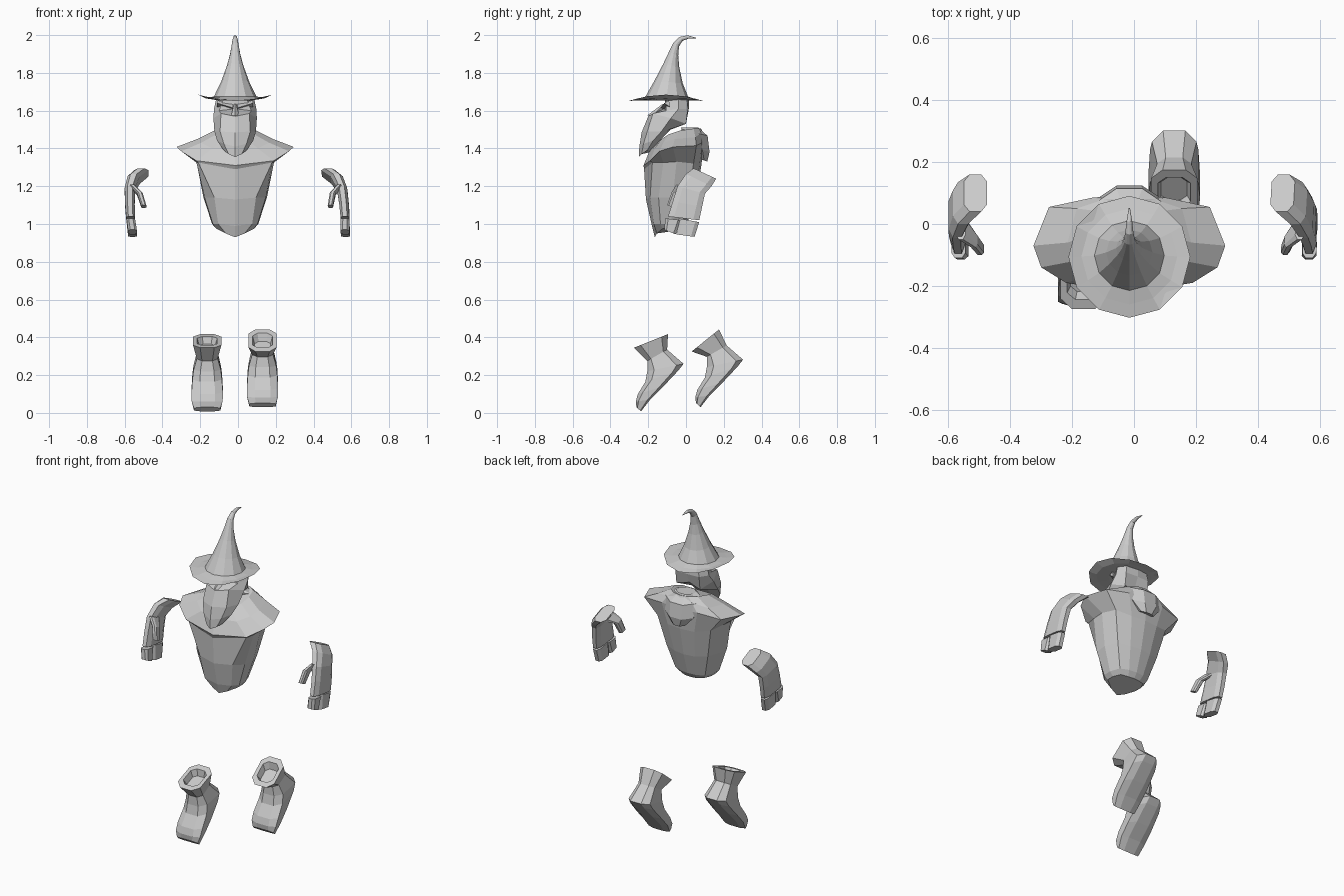
import bpy, bmesh, math
from mathutils import Vector

grey = bpy.data.materials.new("plain grey")
grey.diffuse_color = (0.6, 0.6, 0.6, 1)
CX = -0.015  # centre line of hat, head and body


def loft(name, rings, cap_start=True, cap_end=True):
    """Skin a list of equal-length closed rings into one flat-shaded object."""
    bm = bmesh.new()
    vr = [[bm.verts.new(p) for p in r] for r in rings]
    n = len(vr[0])
    for a, b in zip(vr, vr[1:]):
        for i in range(n):
            j = (i + 1) % n
            bm.faces.new((a[i], a[j], b[j], b[i]))
    if cap_start:
        bm.faces.new(vr[0][::-1])
    if cap_end:
        bm.faces.new(vr[-1])
    bmesh.ops.recalc_face_normals(bm, faces=bm.faces)
    me = bpy.data.meshes.new(name)
    bm.to_mesh(me)
    bm.free()
    me.materials.append(grey)
    ob = bpy.data.objects.new(name, me)
    bpy.context.collection.objects.link(ob)
    return ob


def mirrored(half):
    """Full ring from half a ring that runs from centre front to centre back."""
    full = half + [(-x, y, z) for x, y, z in half[-2:0:-1]]
    return [(x + CX, y, z) for x, y, z in full]


def slab(front, back, x0, x1, s=0.62):
    """Rounded-box ring between a front and a back (y, z) point."""
    f, b = Vector(front), Vector(back)
    m, h = (f + b) / 2, (b - f) / 2
    xm, xh = (x0 + x1) / 2, (x1 - x0) / 2
    pts = []
    for u, v in ((1, .5), (s, 1), (-s, 1), (-1, .5), (-1, -.5), (-s, -1), (s, -1), (1, -.5)):
        q = m + h * u
        pts.append((xm + xh * v, q.x, q.y))
    return pts


# Hat: saddle-shaped brim and a cone whose tip curls backward
N = 12


def circle(r, y, z, tilt=0.0, saddle=0.0):
    out = []
    for i in range(N):
        a = 2 * math.pi * i / N
        c, s = math.cos(a), math.sin(a)
        out.append((CX + r * c, y + r * s * math.cos(tilt),
                    z + saddle * math.cos(2 * a) - r * s * math.sin(tilt)))
    return out


loft("hat", [
    circle(.09, -.10, 1.655), circle(.155, -.105, 1.66, 0, .005),
    circle(.197, -.106, 1.668, 0, .017), circle(.155, -.105, 1.667, 0, .005),
    circle(.113, -.102, 1.674), circle(.075, -.092, 1.752, .1), circle(.043, -.078, 1.84, .2),
    circle(.027, -.066, 1.90, .4), circle(.018, -.052, 1.95, .6),
    circle(.013, -.026, 1.98, .95), circle(.009, .01, 1.99, 1.3), circle(.002, .052, 1.985, 1.6)])

# Head with the beard running down to a point
loft("head_and_beard", [mirrored(h) for h in (
    [(0, -.11, 1.665), (.06, -.105, 1.665), (.10, -.04, 1.665), (.07, .005, 1.665), (0, .015, 1.665)],
    [(0, -.115, 1.61), (.085, -.105, 1.60), (.112, -.04, 1.61), (.08, .01, 1.61), (0, .015, 1.61)],
    [(0, -.20, 1.57), (.075, -.175, 1.585), (.115, -.08, 1.56), (.08, 0, 1.53), (0, -.01, 1.55)],
    [(0, -.235, 1.485), (.08, -.205, 1.49), (.11, -.13, 1.49), (.06, -.09, 1.50), (0, -.08, 1.50)],
    [(0, -.247, 1.41), (.06, -.225, 1.425), (.095, -.175, 1.44), (.05, -.14, 1.45), (0, -.13, 1.45)],
    [(0, -.25, 1.355), (.035, -.235, 1.37), (.06, -.205, 1.39), (.03, -.19, 1.39), (0, -.19, 1.38)])])

# Nose
loft("nose", [mirrored(h) for h in (
    [(0, -.125, 1.635), (.006, -.115, 1.635), (0, -.10, 1.635)],
    [(0, -.205, 1.575), (.022, -.18, 1.572), (0, -.14, 1.572)])])

# Brow on each side of the nose
for side in (-1, 1):
    loft("brow", [[(CX + side * x, y, z) for x, y, z in r] for r in (
        [(.012, -.135, 1.615), (.012, -.11, 1.635), (.012, -.10, 1.605)],
        [(.095, -.115, 1.64), (.095, -.09, 1.655), (.095, -.085, 1.62)])])

# Shoulder cape and tapering robe
loft("cape_and_robe", [mirrored(h) for h in (
    [(0, -.15, 1.43), (.06, -.13, 1.45), (.10, -.09, 1.475), (.11, -.03, 1.495),
     (.09, .04, 1.505), (.05, .07, 1.505), (0, .08, 1.505)],
    [(0, -.19, 1.395), (.12, -.165, 1.40), (.18, -.12, 1.43), (.20, -.06, 1.45),
     (.17, .05, 1.46), (.08, .08, 1.48), (0, .09, 1.48)],
    [(0, -.225, 1.31), (.205, -.19, 1.335), (.285, -.14, 1.385), (.31, -.07, 1.408),
     (.26, .055, 1.415), (.12, .085, 1.43), (0, .095, 1.43)],
    [(0, -.222, 1.29), (.195, -.178, 1.325), (.205, -.12, 1.325), (.205, -.05, 1.33),
     (.18, .04, 1.32), (.09, .07, 1.30), (0, .08, 1.30)],
    [(0, -.212, 1.13), (.11, -.19, 1.14), (.162, -.145, 1.14), (.168, -.07, 1.14),
     (.14, .01, 1.14), (.07, .035, 1.13), (0, .045, 1.13)],
    [(0, -.18, .99), (.09, -.17, 1.0), (.118, -.135, 1.0), (.122, -.08, 1.0),
     (.10, -.02, 1.0), (.05, 0, 1.0), (0, .005, 1.0)],
    [(0, -.165, .93), (.05, -.155, .95), (.10, -.125, .975), (.10, -.08, .975),
     (.08, -.035, .975), (.04, -.02, .97), (0, -.015, .97)])])

# Hood hanging on the back
loft("hood", [[(CX + w * math.cos(a), y + d * math.sin(a), z + t * math.sin(a))
               for a in (math.pi * (k + .5) / 4 for k in range(8))]
              for w, y, d, z, t in ((.06, .02, .05, 1.51, 0), (.11, .045, .075, 1.485, -.02),
                                    (.105, .06, .07, 1.40, -.02), (.05, .085, .03, 1.34, -.01))])

# Hands: (front, back, outer x, inner x) from wrist to fingers
palm = [((.04, 1.295), (.16, 1.24), .55, .475), ((0, 1.265), (.135, 1.20), .585, .52),
        ((-.045, 1.20), (.10, 1.16), .60, .545), ((-.07, 1.12), (.085, 1.09), .598, .547),
        ((-.095, 1.04), (.07, 1.02), .592, .545)]
fingers = [((-.11, 1.03), (-.025, 1.02), .59, .545), ((-.115, .97), (-.055, .945), .582, .535)], \
          [((-.04, 1.03), (.07, 1.01), .59, .545), ((-.05, .945), (.045, .932), .582, .535)]
thumb = [((-.05, 1.21), (.03, 1.18), .575, .545), ((-.075, 1.17), (-.03, 1.15), .535, .505),
         ((-.10, 1.10), (-.06, 1.085), .512, .485)]
for label, side in (("left", -1), ("right", 1)):
    def limb(name, rows):
        rings = [slab(f, b, o, i) for f, b, o, i in rows]
        lean = 0 if side < 0 else .13  # right wrist leans further in
        rings = [[(side * (x - lean * (z - 1.02)), y, z) for x, y, z in r] for r in rings]
        loft(label + name, rings)
    limb("_palm", palm)
    limb("_thumb", thumb)
    for f in fingers:
        limb("_fingers", f)

# Boots: collar opening, ankle, then heel-to-toe slices (front, back, half width)
foot = [((-.205, .275), (-.10, .335), .055), ((-.205, .22), (-.013, .26), .072),
        ((-.215, .165), (-.04, .225), .078), ((-.255, .10), (-.12, .14), .083),
        ((-.266, .06), (-.19, .07), .082), ((-.262, .03), (-.238, .008), .07)]
for label, cx, dy, dz, collar in (
        ("left_boot", -.163, 0, 0, ((-.275, .345), (-.095, .417))),
        ("right_boot", .130, .315, .022, ((-.285, .303), (-.14, .42)))):
    f, b = Vector(collar[0]), Vector(collar[1])
    drop = Vector((.012, -.035))
    rows = [(f.lerp(b, .25) + drop, f.lerp(b, .75) + drop, .042),
            (f.lerp(b, .17), f.lerp(b, .83), .053), (f, b, .075)] + foot
    loft(label, [[(x, y + dy, z + dz) for x, y, z in slab(p, q, cx - w, cx + w)]
                 for p, q, w in rows])
